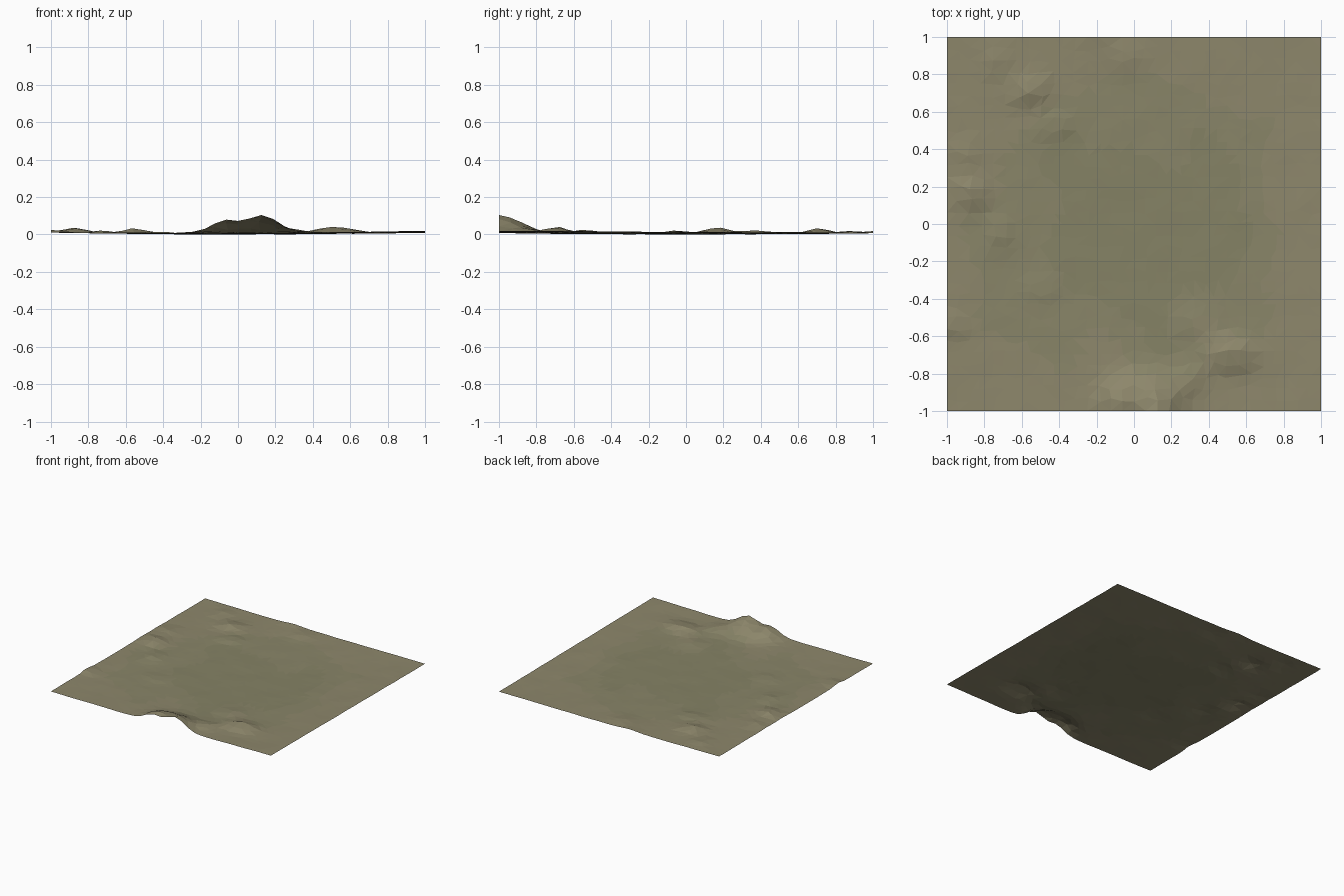
import bpy, bmesh, random
from math import exp
from mathutils import Vector, noise

if "Cube" in bpy.data.objects:
    bpy.data.objects.remove(bpy.data.objects["Cube"])

random.seed(4)
N = 32

# Hills: x, y, height, radius x, radius y
HILLS = [
    (0.13, -1.00, 0.094, 0.12, 0.13), (-0.08, -0.96, 0.066, 0.095, 0.12),
    (0.05, -0.86, 0.028, 0.10, 0.08), (0.28, -0.84, 0.020, 0.10, 0.07),
    (0.52, -0.70, 0.036, 0.13, 0.08), (0.33, -0.53, 0.012, 0.12, 0.09),
    (-0.55, 0.71, 0.030, 0.09, 0.08), (-0.42, 0.53, 0.014, 0.10, 0.06),
    (-0.87, 0.17, 0.029, 0.09, 0.08), (-0.90, 0.38, 0.014, 0.08, 0.08),
    (-0.72, -0.05, 0.016, 0.07, 0.09), (-0.98, -0.54, 0.016, 0.07, 0.06),
    (-0.05, 0.88, 0.010, 0.11, 0.08), (-0.20, 1.00, 0.010, 0.08, 0.06),
    (-0.50, -0.36, 0.008, 0.10, 0.08), (-0.73, 0.86, 0.010, 0.08, 0.07),
]


def height(x, y):
    # shallow basin rising to the rim, with the right front corner highest
    z = 0.004 + 0.007 * max(abs(x), abs(y)) ** 2
    z += 0.011 * max(x, 0) ** 2 * max(0.0, 0.5 - 0.5 * y)
    z += 0.006 * max(-x - 0.5, 0)
    for hx, hy, h, rx, ry in HILLS:
        z += h * exp(-((x - hx) / rx) ** 2 - ((y - hy) / ry) ** 2)
    z += 0.0025 * noise.noise(Vector((x * 7, y * 7, 1.7)))
    return min(z, 0.11)


def make_material(name, color):
    m = bpy.data.materials.new(name)
    m.diffuse_color = (*color, 1)
    m.use_nodes = True
    m.node_tree.nodes["Principled BSDF"].inputs["Base Color"].default_value = m.diffuse_color
    return m


# Terrain sheet
bm = bmesh.new()
bmesh.ops.create_grid(bm, x_segments=N, y_segments=N, size=1)
for v in bm.verts:
    x, y = v.co.x, v.co.y
    # loosen the interior grid so the facets look natural
    if abs(x) < 0.99 and abs(y) < 0.99:
        x += random.uniform(-0.015, 0.015)
        y += random.uniform(-0.015, 0.015)
    v.co = (x, y, height(x, y))
low = min(v.co.z for v in bm.verts)
for v in bm.verts:
    v.co.z -= low
bmesh.ops.triangulate(bm, faces=bm.faces[:], quad_method='SHORT_EDGE')

# Ground tint: grassy basin, drier rim
for f in bm.faces:
    c = f.calc_center_median()
    dry = (c.x ** 2 + c.y ** 2) ** 0.5 + 0.35 * noise.noise(c * 3)
    f.material_index = 0 if dry < 0.5 else 1 if dry < 0.8 else 2
    f.smooth = False

mesh = bpy.data.meshes.new("terrain")
bm.to_mesh(mesh)
bm.free()
for name, col in (("grass", (0.235, 0.225, 0.130)),
                  ("dry_grass", (0.250, 0.235, 0.139)),
                  ("earth", (0.268, 0.243, 0.148))):
    mesh.materials.append(make_material(name, col))
terrain = bpy.data.objects.new("terrain", mesh)
bpy.context.collection.objects.link(terrain)
